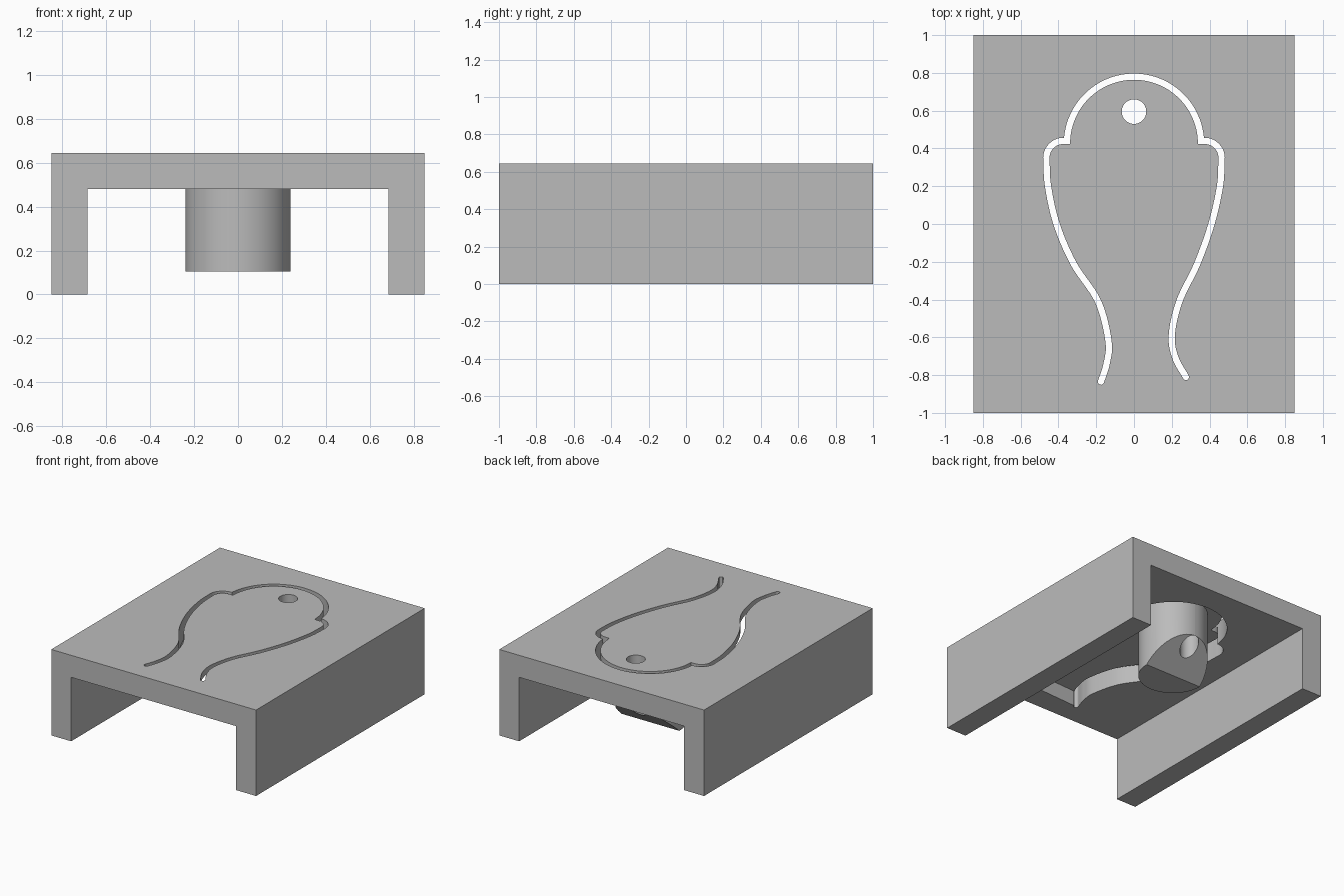
import bpy, bmesh
from math import sin, cos, pi, radians
from mathutils import Vector

if "Cube" in bpy.data.objects:
    bpy.data.objects.remove(bpy.data.objects["Cube"])

W, L, H = 0.85, 1.0, 0.645      # half width, half length, height
WALL, DECK = 0.165, 0.48        # wall thickness, underside of deck
TONGUE = 0.595                  # underside of the thin tongue
SLOT = 0.0165                   # half width of the slot

grey = bpy.data.materials.new("plain_grey")
grey.use_nodes = True
grey.diffuse_color = (0.5, 0.5, 0.5, 1)
grey.node_tree.nodes["Principled BSDF"].inputs["Base Color"].default_value = grey.diffuse_color


def make_object(name, bm):
    bmesh.ops.recalc_face_normals(bm, faces=bm.faces)
    mesh = bpy.data.meshes.new(name)
    bm.to_mesh(mesh)
    bm.free()
    mesh.materials.append(grey)
    obj = bpy.data.objects.new(name, mesh)
    bpy.context.collection.objects.link(obj)
    return obj


def prism(name, points, move):
    """Extrude a flat outline along a vector."""
    bm = bmesh.new()
    face = bm.faces.new([bm.verts.new(p) for p in points])
    side = bmesh.ops.extrude_face_region(bm, geom=[face])
    verts = [v for v in side["geom"] if isinstance(v, bmesh.types.BMVert)]
    bmesh.ops.translate(bm, verts=verts, vec=move)
    return make_object(name, bm)


def upright(name, outline, z0, z1):
    return prism(name, [(p.x, p.y, z0) for p in outline], (0, 0, z1 - z0))


def cut(obj, cutter):
    """Apply a boolean difference and drop the cutter."""
    cutter.hide_render = True
    mod = obj.modifiers.new("cut", 'BOOLEAN')
    mod.operation, mod.solver, mod.object = 'DIFFERENCE', 'EXACT', cutter
    bpy.context.view_layer.update()
    graph = bpy.context.evaluated_depsgraph_get()
    mesh = bpy.data.meshes.new_from_object(obj.evaluated_get(graph))
    obj.modifiers.clear()
    obj.data = mesh
    bpy.data.objects.remove(cutter)


def arc(cx, cy, r, a0, a1, n):
    angles = [radians(a0 + (a1 - a0) * i / n) for i in range(n + 1)]
    return [Vector((cx + r * cos(a), cy + r * sin(a))) for a in angles]


def smooth(points, n=8):
    """Smooth curve through the given points."""
    p = [Vector(q) for q in points]
    p = [2 * p[0] - p[1]] + p + [2 * p[-1] - p[-2]]
    out = []
    for a, b, c, d in zip(p, p[1:], p[2:], p[3:]):
        for i in range(n):
            t = i / n
            out.append(0.5 * (2 * b + (c - a) * t + (2 * a - 5 * b + 4 * c - d) * t ** 2
                              + (3 * b - a - 3 * c + d) * t ** 3))
    return out + [p[-2]]


def offset(path, d):
    """Mitred parallel of an open path."""
    out = []
    for i, p in enumerate(path):
        t0 = (p - path[max(i - 1, 0)]).normalized()
        t1 = (path[min(i + 1, len(path) - 1)] - p).normalized()
        t0, t1 = (t0 if i else t1), (t1 if i < len(path) - 1 else t0)
        n = Vector((-t0.y - t1.y, t0.x + t1.x)).normalized()
        out.append(p + n * d / max(n.dot(Vector((-t0.y, t0.x))), 0.4))
    return out


# Slot centre line: left flank, ear, dome, ear, right flank
left = smooth([(-0.175, -0.835), (-0.145, -0.74), (-0.135, -0.62), (-0.19, -0.41),
               (-0.32, -0.21), (-0.41, 0), (-0.455, 0.2), (-0.464, 0.345)])
right = smooth([(0.464, 0.345), (0.455, 0.2), (0.41, 0), (0.335, -0.21),
                (0.24, -0.41), (0.2, -0.59), (0.22, -0.71), (0.275, -0.81)])
ear = arc(-0.374, 0.35, 0.09, 180, 90, 10)
dome = arc(0, 0.425, 0.355, 177.5, 2.5, 48)
mirrored_ear = [Vector((-p.x, p.y)) for p in reversed(ear)]
path = left[:-1] + ear + dome + mirrored_ear + right[1:]


def round_end(tip, inner):
    """Half round cap at a slot end, clockwise seen from above."""
    d = (tip - inner).normalized()
    n = Vector((-d.y, d.x))
    return [tip + SLOT * (n * cos(a) + d * sin(a)) for a in (pi * k / 6 for k in range(1, 6))]


slot_outline = (offset(path, SLOT) + round_end(path[-1], path[-2])
                + offset(path, -SLOT)[::-1] + round_end(path[0], path[1]))

# Channel shaped housing
I = W - WALL
profile = [(-W, 0), (-I, 0), (-I, DECK), (I, DECK), (I, 0), (W, 0), (W, H), (-W, H)]
housing = prism("housing", [(x, -L, z) for x, z in profile], (0, 2 * L, 0))

# Thin the tongue from below, then free it with the slot
cut(housing, upright("tongue_pocket", path, DECK - 0.1, TONGUE))
cut(housing, upright("outline_slot", slot_outline, DECK - 0.2, H + 0.1))

# Round post under the tongue, with a sloped rear half
POST_Y, POST_R, POST_Z = 0.42, 0.24, 0.105
post = upright("button_post", arc(0, POST_Y, POST_R, 0, 360 * 63 / 64, 63), POST_Z, H - 0.02)
bm = bmesh.new()
bm.from_mesh(post.data)
cut_geom = bm.verts[:] + bm.edges[:] + bm.faces[:]
res = bmesh.ops.bisect_plane(bm, geom=cut_geom, plane_co=(0, POST_Y + 0.002, POST_Z),
                             plane_no=(0, 0.9, -1), clear_outer=True)
bmesh.ops.holes_fill(bm, edges=[e for e in bm.edges if e.is_boundary])
bmesh.ops.recalc_face_normals(bm, faces=bm.faces)
bm.to_mesh(post.data)
bm.free()

# Pin hole through tongue and post
for obj in (housing, post):
    cut(obj, upright("pin_hole", arc(0, 0.595, 0.065, 0, 360 * 39 / 40, 39), -0.1, H + 0.1))

# Smooth the curved walls, keep corners sharp
for obj in (housing, post):
    bpy.ops.object.select_all(action='DESELECT')
    obj.select_set(True)
    bpy.context.view_layer.objects.active = obj
    bpy.ops.object.shade_smooth_by_angle(angle=radians(30))
